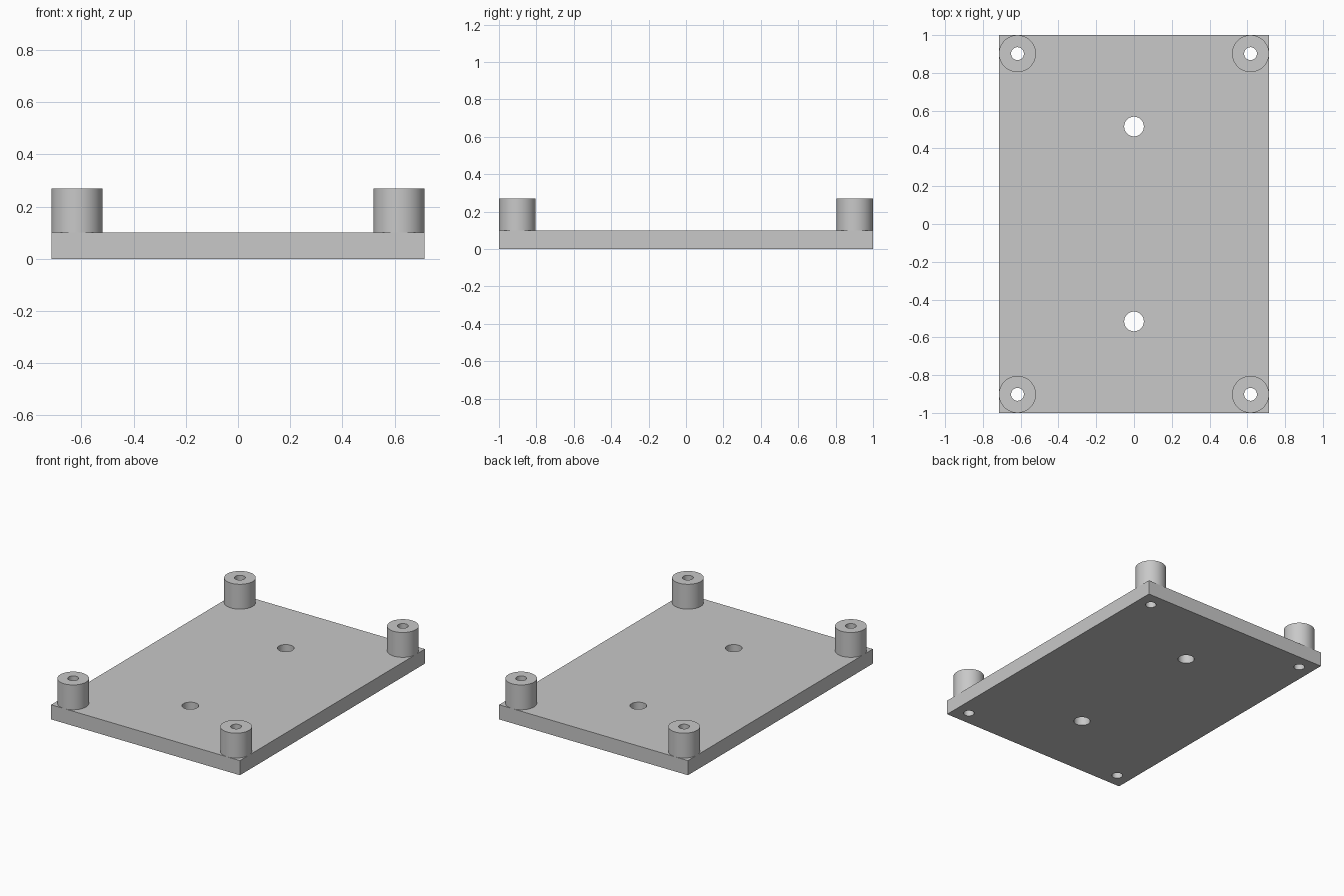
import bpy, bmesh, math

cube = bpy.data.objects.get("Cube")
if cube:
    bpy.data.objects.remove(cube, do_unlink=True)

HALF_X, HALF_Y = 0.715, 1.0
PLATE_TOP, POST_TOP = 0.1, 0.27
POST_X, POST_Y, POST_R = 0.617, 0.902, 0.098
SCREW_R = 0.034
MOUNT_Y, MOUNT_R = 0.516, 0.052
SIDES = 64

GREY = (0.58, 0.58, 0.58, 1)
grey = bpy.data.materials.new("plain grey")
grey.use_nodes = True
grey.diffuse_color = GREY
grey.node_tree.nodes["Principled BSDF"].inputs["Base Color"].default_value = GREY


def add_object(name, bm):
    bmesh.ops.recalc_face_normals(bm, faces=bm.faces)
    mesh = bpy.data.meshes.new(name)
    bm.to_mesh(mesh)
    bm.free()
    mesh.materials.append(grey)
    obj = bpy.data.objects.new(name, mesh)
    bpy.context.collection.objects.link(obj)
    return obj


def smooth_round_faces(obj):
    obj.data.polygons.foreach_set("use_smooth", [True] * len(obj.data.polygons))
    obj.data.set_sharp_from_angle(angle=math.radians(30))


def add_tube(name, x, y):
    # Standoff: outer wall, top ring and screw bore, lathed from a profile
    bm = bmesh.new()
    profile = [(POST_R, PLATE_TOP), (POST_R, POST_TOP),
               (SCREW_R, POST_TOP), (SCREW_R, PLATE_TOP)]
    verts = [bm.verts.new((x + r, y, z)) for r, z in profile]
    edges = [bm.edges.new(pair) for pair in zip(verts, verts[1:] + verts[:1])]
    bmesh.ops.spin(bm, geom=verts + edges, cent=(x, y, 0), axis=(0, 0, 1),
                   angle=math.tau, steps=SIDES, use_merge=True)
    bmesh.ops.remove_doubles(bm, verts=bm.verts, dist=0.0001)
    smooth_round_faces(add_object(name, bm))


# Base plate
bm = bmesh.new()
bmesh.ops.create_cube(bm, size=1)
for v in bm.verts:
    v.co = (v.co.x * 2 * HALF_X, v.co.y * 2 * HALF_Y, (v.co.z + 0.5) * PLATE_TOP)
plate = add_object("base_plate", bm)

# Through holes: four for screws, two for mounting
corners = [(sx * POST_X, sy * POST_Y) for sx in (-1, 1) for sy in (-1, 1)]
holes = [(x, y, SCREW_R) for x, y in corners]
holes += [(0, sy * MOUNT_Y, MOUNT_R) for sy in (-1, 1)]
bm = bmesh.new()
for x, y, r in holes:
    new = bmesh.ops.create_cone(bm, cap_ends=True, segments=SIDES,
                                radius1=r, radius2=r, depth=1)
    bmesh.ops.translate(bm, verts=new["verts"], vec=(x, y, 0))
cutter = add_object("hole_cutter", bm)
cutter.hide_render = True

drill = plate.modifiers.new("holes", 'BOOLEAN')
drill.operation = 'DIFFERENCE'
drill.solver = 'EXACT'
drill.object = cutter
drilled = bpy.data.meshes.new_from_object(
    plate.evaluated_get(bpy.context.evaluated_depsgraph_get()))
plate.modifiers.clear()
plate.data = drilled
bpy.data.objects.remove(cutter, do_unlink=True)
smooth_round_faces(plate)

# Corner standoffs
for x, y in corners:
    side = "left" if x > 0 else "right"
    end = "back" if y > 0 else "front"
    add_tube(f"{end}_{side}_standoff", x, y)
